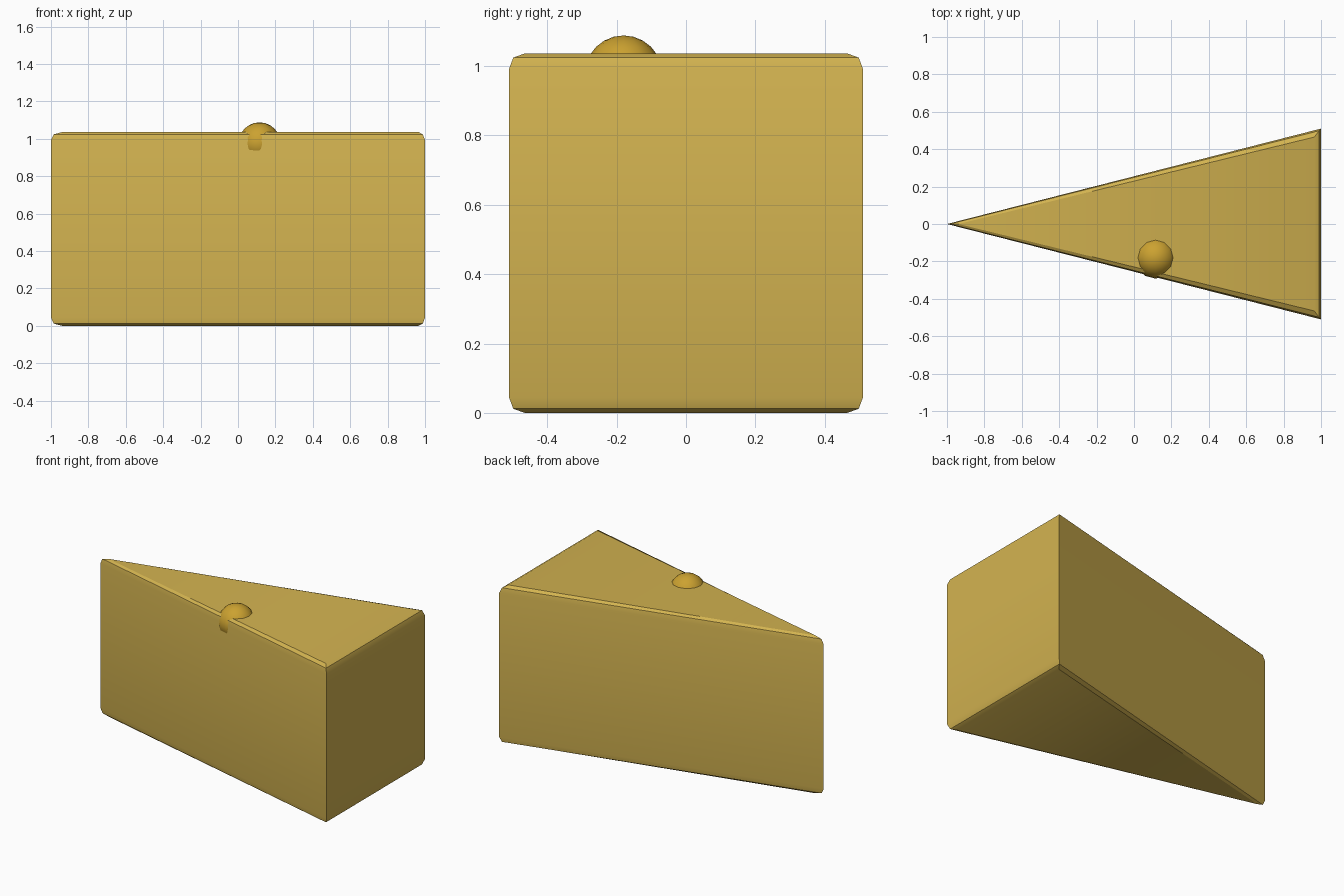
import bpy, bmesh, math

if "Cube" in bpy.data.objects:
    bpy.data.objects.remove(bpy.data.objects["Cube"])


def colour(obj, name, rgb):
    mat = bpy.data.materials.new(name)
    mat.diffuse_color = (*rgb, 1)
    mat.use_nodes = True
    mat.node_tree.nodes["Principled BSDF"].inputs["Base Color"].default_value = mat.diffuse_color
    obj.data.materials.append(mat)


def smooth(obj, angle):
    bpy.ops.object.select_all(action='DESELECT')
    obj.select_set(True)
    bpy.context.view_layer.objects.active = obj
    bpy.ops.object.shade_smooth_by_angle(angle=math.radians(angle))


# Wedge: stacked triangles (z, tip x, back x, half width), rounded at both rims
rim = [(0.0, -0.94, 0.965, 0.465), (0.012, -0.985, 0.988, 0.498), (0.044, -1.0, 1.0, 0.51)]
HEIGHT = 1.036
levels = rim + [(HEIGHT - z, a, b, w) for z, a, b, w in reversed(rim)]
bm = bmesh.new()
rings = [[bm.verts.new(p) for p in ((a, 0, z), (b, -w, z), (b, w, z))] for z, a, b, w in levels]
for low, high in zip(rings, rings[1:]):
    for i in range(3):
        j = (i + 1) % 3
        bm.faces.new((low[i], low[j], high[j], high[i]))
bm.faces.new(rings[0][::-1])
bm.faces.new(rings[-1])
bmesh.ops.recalc_face_normals(bm, faces=bm.faces)
mesh = bpy.data.meshes.new("cheese_wedge")
bm.to_mesh(mesh)
bm.free()
wedge = bpy.data.objects.new("cheese_wedge", mesh)
bpy.context.collection.objects.link(wedge)
colour(wedge, "cheese_yellow", (0.65, 0.45, 0.08))
smooth(wedge, 30)

# Ball embedded near the top front rim
bpy.ops.mesh.primitive_uv_sphere_add(segments=12, ring_count=12, radius=0.112,
                                     location=(0.115, -0.18, 0.976))
ball = bpy.context.object
ball.name = "embedded_bubble"
colour(ball, "bubble_amber", (0.60, 0.36, 0.03))
smooth(ball, 45)
